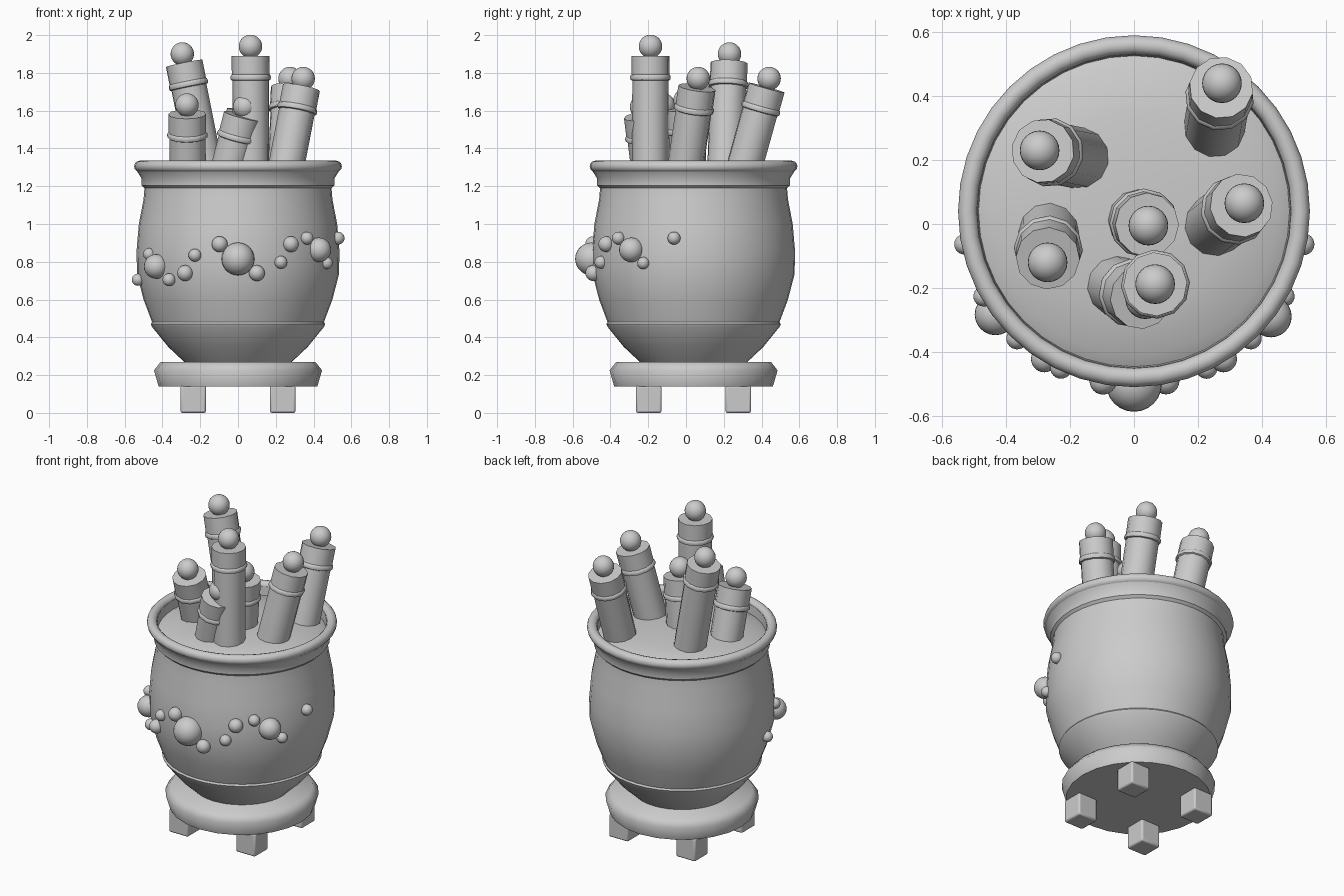
import bpy, bmesh, math
from mathutils import Vector

cube = bpy.data.objects.get("Cube")
if cube:
    bpy.data.objects.remove(cube, do_unlink=True)

CENTER_Y = 0.04

stone = bpy.data.materials.new("light_grey")
stone.use_nodes = True
GREY = (0.6, 0.6, 0.6, 1)
stone.diffuse_color = GREY
stone.node_tree.nodes["Principled BSDF"].inputs["Base Color"].default_value = GREY


def finish(obj, name, angle=35):
    obj.name = name
    obj.data.materials.clear()
    obj.data.materials.append(stone)
    bpy.ops.object.select_all(action="DESELECT")
    obj.select_set(True)
    bpy.context.view_layer.objects.active = obj
    bpy.ops.object.shade_smooth_by_angle(angle=math.radians(angle))
    return obj


def lathe(name, profile, segments, angle=35):
    """Spin (radius, height) points around the vertical axis."""
    bm = bmesh.new()
    rings = []
    for r, z in profile:
        if r == 0:
            rings.append([bm.verts.new((0, 0, z))] * segments)
        else:
            rings.append([bm.verts.new((r * math.cos(math.tau * i / segments),
                                        r * math.sin(math.tau * i / segments), z))
                          for i in range(segments)])
    for low, high in zip(rings, rings[1:]):
        for i in range(segments):
            j = (i + 1) % segments
            corners = list(dict.fromkeys((low[i], low[j], high[j], high[i])))
            bm.faces.new(corners)
    bmesh.ops.recalc_face_normals(bm, faces=bm.faces)
    mesh = bpy.data.meshes.new(name)
    bm.to_mesh(mesh)
    bm.free()
    obj = bpy.data.objects.new(name, mesh)
    bpy.context.collection.objects.link(obj)
    return finish(obj, name, angle)


def ball(name, place, radius):
    bpy.ops.mesh.primitive_uv_sphere_add(segments=24, ring_count=14,
                                         radius=radius, location=place)
    return finish(bpy.context.object, name, 60)


# Four bevelled block feet
for sx, side in ((1, "left"), (-1, "right")):
    for sy, end in ((1, "back"), (-1, "front")):
        bpy.ops.mesh.primitive_cube_add(
            size=0.135, location=(sx * 0.237, CENTER_Y + sy * 0.237, 0.0725))
        foot = bpy.context.object
        foot.dimensions = (0.135, 0.135, 0.145)
        bevel = foot.modifiers.new("soft_edges", "BEVEL")
        bevel.width = 0.01
        bevel.segments = 2
        finish(foot, f"{end}_{side}_foot")

# Chunky rounded plinth
plinth = lathe("plinth", [(0, 0.14), (0.42, 0.14), (0.445, 0.225),
                          (0.41, 0.27), (0, 0.27)], 24, 60)
plinth.location.y = CENTER_Y

# Pot body with foot ledge, belly and flared neck
pot = lathe("pot_body", [
    (0, 0.26), (0.285, 0.27), (0.37, 0.35), (0.455, 0.455), (0.462, 0.47),
    (0.455, 0.48), (0.5, 0.6), (0.535, 0.735), (0.537, 0.86), (0.525, 1.0),
    (0.5, 1.13), (0.495, 1.19), (0.51, 1.205), (0.51, 1.24), (0.535, 1.28),
    (0.53, 1.31), (0.49, 1.31), (0.485, 1.24)], 40)
pot.location.y = CENTER_Y

# Domed filling inside the rim
filling = lathe("filling", [(0.495, 1.25), (0.45, 1.275), (0.3, 1.3),
                            (0.15, 1.312), (0, 1.315)], 40)
filling.location.y = CENTER_Y

# Rolled rim
bpy.ops.mesh.primitive_torus_add(major_radius=0.52, minor_radius=0.03,
                                 major_segments=40, minor_segments=12,
                                 location=(0, CENTER_Y, 1.305))
finish(bpy.context.object, "rim", 60)

# Sticks: base x, y then tip ball x, y, z
sticks = [
    (-0.165, 0.205, -0.295, 0.23, 1.90),
    (0.25, 0.295, 0.275, 0.44, 1.77),
    (0.245, -0.01, 0.345, 0.065, 1.77),
    (0.01, 0.015, 0.045, -0.005, 1.655),
    (-0.265, -0.02, -0.27, -0.12, 1.63),
    (0.07, -0.19, 0.066, -0.188, 1.94),
    (-0.06, -0.19, 0.035, -0.235, 1.62),
]
for n, (bx, by, tx, ty, tz) in enumerate(sticks, 1):
    base, tip = Vector((bx, by, 1.25)), Vector((tx, ty, tz))
    axis = tip - base
    length = axis.length
    ring = length - 0.165
    stick = lathe(f"stick_{n}", [
        (0, 0), (0.096, 0), (0.096, ring - 0.016), (0.105, ring - 0.012),
        (0.108, ring), (0.105, ring + 0.012), (0.1, ring + 0.016),
        (0.1, length - 0.05), (0, length - 0.05)], 12, 40)
    stick.location = base
    stick.rotation_euler = axis.to_track_quat("Z", "Y").to_euler()
    ball(f"stick_{n}_tip", tip, 0.062)

# Bead garland across the front: x, z, radius
beads = [
    (-0.53, 0.705, 0.032), (-0.47, 0.84, 0.032), (-0.433, 0.775, 0.065),
    (-0.365, 0.705, 0.034), (-0.28, 0.74, 0.042), (-0.228, 0.835, 0.034),
    (-0.097, 0.893, 0.042), (0, 0.815, 0.087), (0.1, 0.74, 0.042),
    (0.227, 0.797, 0.034), (0.28, 0.893, 0.042), (0.365, 0.925, 0.034),
    (0.428, 0.863, 0.065), (0.47, 0.793, 0.032), (0.53, 0.925, 0.034),
]
for n, (x, z, radius) in enumerate(beads, 1):
    y = CENTER_Y - math.sqrt(0.54 ** 2 - x ** 2)
    ball(f"bead_{n}", (x, y, z), radius)
